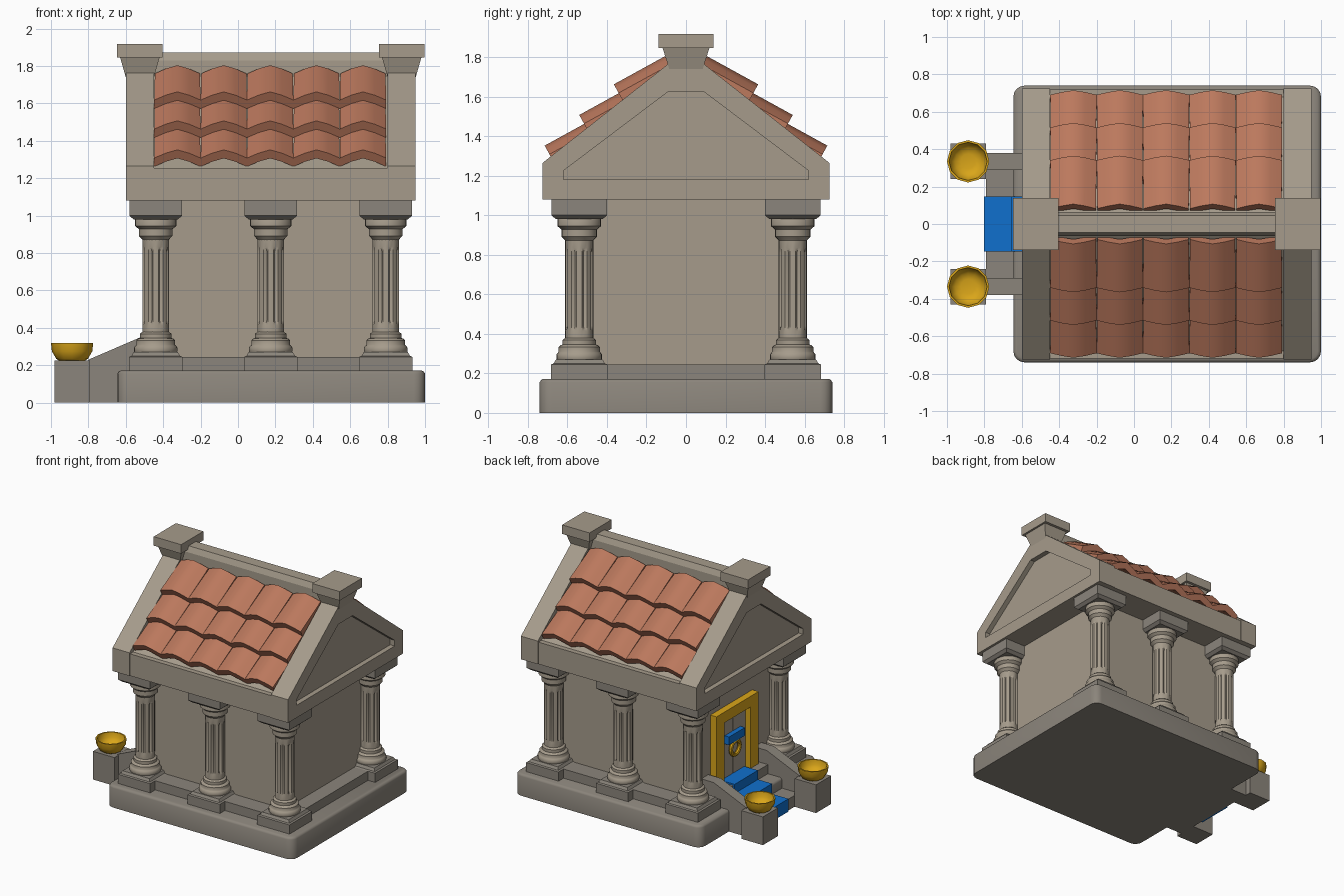
import bpy, bmesh
from math import pi, cos, sin

if "Cube" in bpy.data.objects:
    bpy.data.objects.remove(bpy.data.objects["Cube"])

def material(name, rgb):
    m = bpy.data.materials.new(name)
    m.diffuse_color = (*rgb, 1)
    m.use_nodes = True
    m.node_tree.nodes["Principled BSDF"].inputs["Base Color"].default_value = m.diffuse_color
    return m

STONE = material("light_stone", (0.38, 0.33, 0.26))
BASE = material("base_stone", (0.26, 0.235, 0.2))
CLAY = material("clay", (0.5, 0.19, 0.11))
GOLD = material("gold", (0.7, 0.38, 0.01))
BLUE = material("blue_cloth", (0.005, 0.16, 0.61))

def loft(bm, rings, caps=True):
    """Skin a list of equal-length point rings and cap both ends."""
    vs = [[bm.verts.new(p) for p in r] for r in rings]
    n = len(vs[0])
    for a, b in zip(vs, vs[1:]):
        for i in range(n):
            j = (i + 1) % n
            bm.faces.new((a[i], a[j], b[j], b[i]))
    if caps:
        bm.faces.new(vs[0])
        bm.faces.new(vs[-1])

def finish(name, bm, mat, smooth=False):
    bmesh.ops.recalc_face_normals(bm, faces=bm.faces)
    me = bpy.data.meshes.new(name)
    bm.to_mesh(me)
    bm.free()
    me.materials.append(mat)
    ob = bpy.data.objects.new(name, me)
    bpy.context.collection.objects.link(ob)
    if smooth:
        bpy.ops.object.select_all(action='DESELECT')
        ob.select_set(True)
        bpy.context.view_layer.objects.active = ob
        bpy.ops.object.shade_smooth_by_angle(angle=0.7)
    return ob

def rect(x0, x1, y0, y1, z):
    return [(x0, y0, z), (x1, y0, z), (x1, y1, z), (x0, y1, z)]

def square(x, y, h, z):
    return rect(x - h, x + h, y - h, y + h, z)

def box(name, x0, x1, y0, y1, z0, z1, mat):
    bm = bmesh.new()
    loft(bm, [rect(x0, x1, y0, y1, z0), rect(x0, x1, y0, y1, z1)])
    return finish(name, bm, mat)

def circle(x, y, r, z, n):
    return [(x + r * cos(2 * pi * i / n), y + r * sin(2 * pi * i / n), z) for i in range(n)]

def prism_x(name, prof, x0, x1, mat):
    bm = bmesh.new()
    loft(bm, [[(x, y, z) for y, z in prof] for x in (x0, x1)])
    return finish(name, bm, mat)

def prism_y(name, prof, y0, y1, mat):
    bm = bmesh.new()
    loft(bm, [[(x, y, z) for x, z in prof] for y in (y0, y1)])
    return finish(name, bm, mat)

# Base slab with rounded corners and softened top edge
def rounded(x0, x1, y0, y1, r, z):
    pts = []
    for k, (cx, cy) in enumerate([(x1 - r, y1 - r), (x0 + r, y1 - r), (x0 + r, y0 + r), (x1 - r, y0 + r)]):
        for i in range(5):
            a = pi / 2 * (k + i / 4)
            pts.append((cx + r * cos(a), cy + r * sin(a), z))
    return pts

bm = bmesh.new()
loft(bm, [rounded(-0.645 + d, 1 - d, -0.74 + d, 0.74 - d, 0.06 - d, z)
          for d, z in ((0, 0), (0, 0.155), (0.006, 0.166), (0.018, 0.172))])
finish("base_slab", bm, BASE, True)
box("upper_step", -0.52, 0.87, -0.62, 0.62, 0.16, 0.245, BASE)

# Inner room
box("room_walls", -0.40, 0.75, -0.48, 0.48, 0.24, 1.09, STONE)

# Columns
def column(x, y):
    bm = bmesh.new()
    loft(bm, [square(x, y, h, z) for h, z in ((0.143, 0.165), (0.143, 0.245), (0.13, 0.25), (0.118, 0.27))])
    finish("column_pedestal", bm, BASE)
    bm = bmesh.new()
    for prof in (
        [(0.112, 0.265), (0.116, 0.275), (0.116, 0.295), (0.108, 0.305), (0.104, 0.31), (0.104, 0.333),
         (0.095, 0.342), (0.085, 0.345), (0.085, 0.368), (0.07, 0.38)],
        [(0.07, 0.87), (0.078, 0.88), (0.09, 0.892), (0.09, 0.928), (0.096, 0.933), (0.111, 0.945),
         (0.111, 0.978), (0.105, 0.99)]):
        loft(bm, [circle(x, y, r, z, 24) for r, z in prof])
    # Shaft with eight flutes
    rings = []
    for z, d in ((0.37, 0), (0.415, 0), (0.44, 0.016), (0.81, 0.016), (0.835, 0), (0.885, 0)):
        ring = []
        for i in range(32):
            r = 0.071 - (d if i % 4 == 0 else 0)
            a = 2 * pi * (i + 2) / 32
            ring.append((x + r * cos(a), y + r * sin(a), z))
        rings.append(ring)
    loft(bm, rings)
    finish("column_shaft", bm, STONE, True)
    bm = bmesh.new()
    loft(bm, [square(x, y, h, z) for h, z in ((0.118, 0.98), (0.141, 1.0), (0.141, 1.08))])
    finish("column_capital", bm, BASE)

for cx in (-0.44, 0.175, 0.79):
    for cy in (-0.54, 0.54):
        column(cx, cy)

# Roof body between the gables
prism_x("roof_body", [(-0.72, 1.08), (0.72, 1.08), (0.72, 1.255), (0.68, 1.255), (0, 1.80), (-0.68, 1.255),
                      (-0.72, 1.255)], -0.45, 0.80, STONE)

# Gable ends with recessed pediment
outer = [(-0.725, 1.08), (0.725, 1.08), (0.725, 1.265), (0.09, 1.765), (-0.09, 1.765), (-0.725, 1.265)]
inner = [(-0.62, 1.18), (0.62, 1.18), (0.62, 1.225), (0.09, 1.625), (-0.09, 1.625), (-0.62, 1.225)]
for xi, xo, s in ((-0.45, -0.60, 1), (0.80, 0.95, -1)):
    bm = bmesh.new()
    loft(bm, [[(x, y, z) for y, z in prof] for x, prof in
              ((xi, outer), (xo, outer), (xo, inner), (xo + 0.04 * s, inner))])
    finish("gable", bm, STONE)
    # Ridge end block
    c = (xi + xo) / 2
    bm = bmesh.new()
    loft(bm, [rect(c - a, c + a, -b, b, z) for a, b, z in
              ((0.075, 0.085, 1.74), (0.105, 0.118, 1.845), (0.121, 0.14, 1.845), (0.121, 0.14, 1.917))])
    finish("ridge_end_block", bm, STONE)
prism_x("ridge_beam", [(-0.065, 1.70), (0.065, 1.70), (0.065, 1.83), (0.045, 1.872), (-0.045, 1.872),
                       (-0.065, 1.83)], -0.45, 0.80, STONE)

# Roof tiles: three tilted, overlapping rows of five arched tiles per side
arch = [(-1, -0.05), (-0.5, -0.02), (0, 0), (0.5, -0.02), (1, -0.05)]
section = arch + [(u, h - 0.052) for u, h in reversed(arch)]
dy, dz, length, W = 0.876, 0.482, 0.295, 0.248
for s, side in ((-1, "front"), (1, "back")):
    bm = bmesh.new()
    for row in range(3):
        py, pz = 0.715 - 0.175 * row, 1.352 + 0.155 * row
        for col in range(5):
            cx = 0.172 + W * (col - 2)
            loft(bm, [[(cx + u * W / 2 * w, s * (py - dy * t + dz * h), pz + dz * t + dy * h) for u, h in section]
                      for t, w in ((0, 1.0), (length, 0.97))])
    finish("roof_tiles_" + side, bm, CLAY, True)

# Entrance step, carpet, sloped side walls, posts and bowls
box("entrance_step", -0.79, -0.62, -0.30, 0.30, 0, 0.09, BASE)
path = [(-0.79, 0), (-0.79, 0.09), (-0.645, 0.09), (-0.645, 0.172), (-0.52, 0.172), (-0.52, 0.245), (-0.39, 0.245)]
over = [(x - 0.012, z + (0.012 if i else 0)) for i, (x, z) in enumerate(path)]
prism_y("carpet", path + over[::-1], -0.147, 0.147, BLUE)
for s in (-1, 1):
    prism_y("stair_side_wall", [(-0.80, 0), (-0.80, 0.23), (-0.51, 0.355), (-0.39, 0.355), (-0.39, 0)],
            s * 0.29, s * 0.38, BASE)
    y = s * 0.335
    box("stair_post", -0.98, -0.79, y - 0.095, y + 0.095, 0, 0.225, BASE)
    bm = bmesh.new()
    loft(bm, [circle(-0.887, y, r, z, 12) for r, z in
              ((0.065, 0.222), (0.085, 0.235), (0.108, 0.275), (0.113, 0.32), (0.102, 0.32), (0.096, 0.28),
               (0.07, 0.25), (0.04, 0.243))])
    finish("bowl", bm, GOLD, True)

# Door frame, door, knocker
door = [(-0.265, 0.245), (-0.265, 0.82), (0.265, 0.82), (0.265, 0.245),
        (0.165, 0.245), (0.165, 0.735), (-0.165, 0.735), (-0.165, 0.245)]
prism_x("door_frame", door, -0.455, -0.39, GOLD)
for s in (-1, 1):
    box("door_leaf", -0.412, -0.39, s * 0.082 - 0.078, s * 0.082 + 0.078, 0.245, 0.735, STONE)
box("knocker_plate", -0.45, -0.40, -0.10, 0.10, 0.53, 0.595, BLUE)
bm = bmesh.new()
rings = []
for i in range(17):
    a = 2 * pi * i / 16
    rings.append([(-0.435 + 0.016 * sin(b), (0.055 + 0.016 * cos(b)) * cos(a), 0.47 + (0.055 + 0.016 * cos(b)) * sin(a))
                  for b in (2 * pi * k / 8 for k in range(8))])
loft(bm, rings, False)
bmesh.ops.remove_doubles(bm, verts=bm.verts, dist=0.0005)
finish("knocker_ring", bm, GOLD, True)
